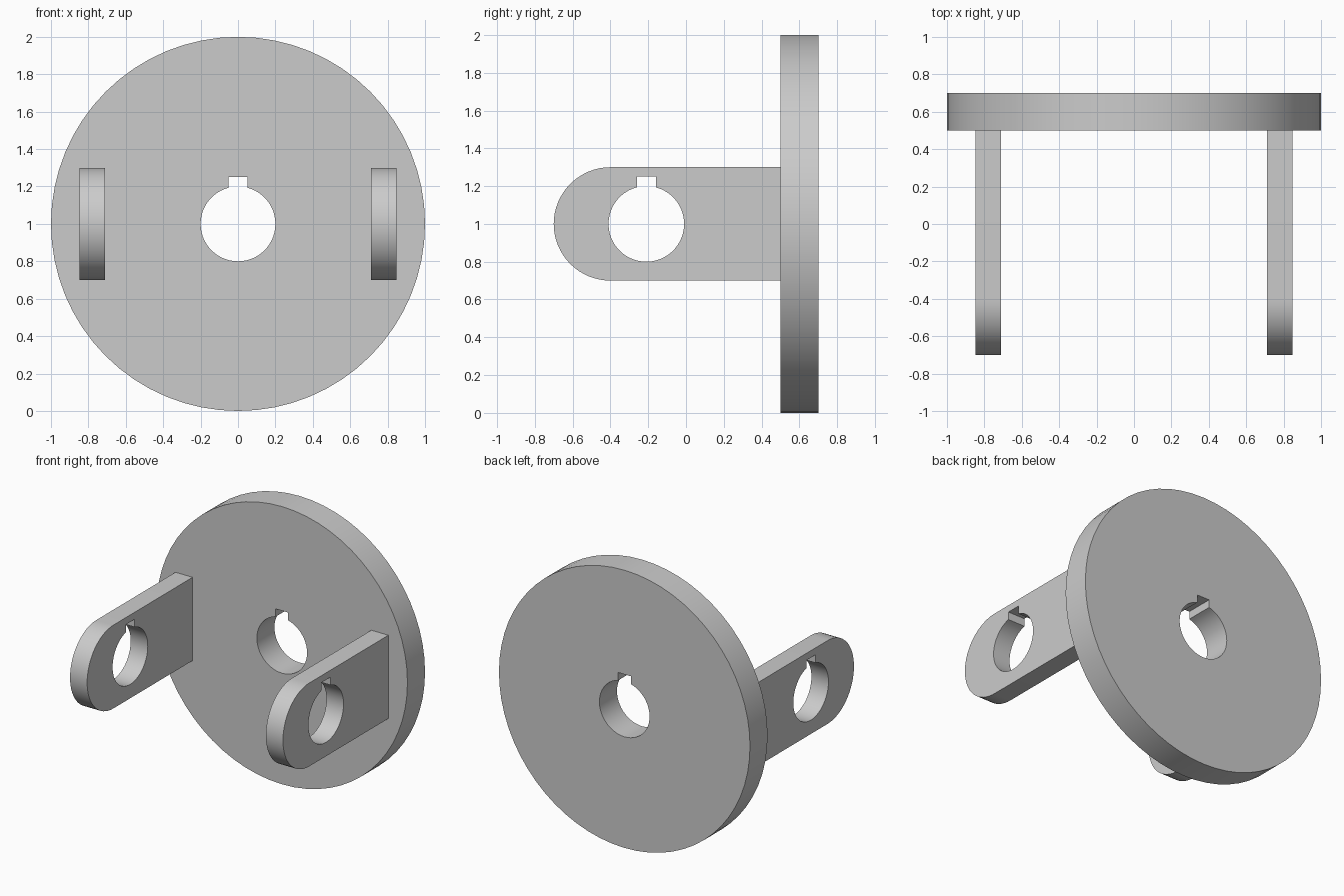
import bpy, bmesh
from math import sin, cos, pi, asin, radians

if "Cube" in bpy.data.objects:
    bpy.data.objects.remove(bpy.data.objects["Cube"])


def arc(cu, cv, r, a0, a1, n):
    return [(cu + r * cos(a0 + (a1 - a0) * i / n),
             cv + r * sin(a0 + (a1 - a0) * i / n)) for i in range(n + 1)]


def keyhole(cu, cv, r=0.2, half=0.05, top=0.25):
    # round bore with a square key slot at the top
    a = asin(half / r)
    return arc(cu, cv, r, pi / 2 + a, pi * 2.5 - a, 48) + [
        (cu + half, cv + top), (cu - half, cv + top)]


def plate(name, outer, hole, place, depth):
    # fill the outline around the hole, then extrude to thickness
    bm = bmesh.new()
    edges = []
    for loop in (outer, hole):
        vs = [bm.verts.new(place(u, v)) for u, v in loop]
        edges += [bm.edges.new((vs[i - 1], vs[i])) for i in range(len(vs))]
    bmesh.ops.triangle_fill(bm, edges=edges, use_beauty=True)
    ext = bmesh.ops.extrude_face_region(bm, geom=bm.faces[:], use_keep_orig=True)
    moved = [g for g in ext["geom"] if isinstance(g, bmesh.types.BMVert)]
    bmesh.ops.translate(bm, verts=moved, vec=depth)
    bmesh.ops.recalc_face_normals(bm, faces=bm.faces[:])
    me = bpy.data.meshes.new(name)
    bm.to_mesh(me)
    bm.free()
    me.shade_smooth()
    me.set_sharp_from_angle(angle=radians(30))
    ob = bpy.data.objects.new(name, me)
    bpy.context.collection.objects.link(ob)
    return ob


# round back plate
plate("flange_disc", arc(0, 1, 1, 0, 2 * pi, 64)[:-1], keyhole(0, 1),
      lambda u, v: (u, 0.5, v), (0, 0.2, 0))

# pair of round-ended lugs
lug_outline = arc(-0.4, 1, 0.3, pi / 2, 1.5 * pi, 32) + [(0.5, 0.7), (0.5, 1.3)]
lugs = plate("side_lugs", lug_outline, keyhole(-0.21, 1),
             lambda u, v: (0.712, u, v), (0.136, 0, 0))
lugs.modifiers.new("mirror", 'MIRROR').use_axis = (True, False, False)
